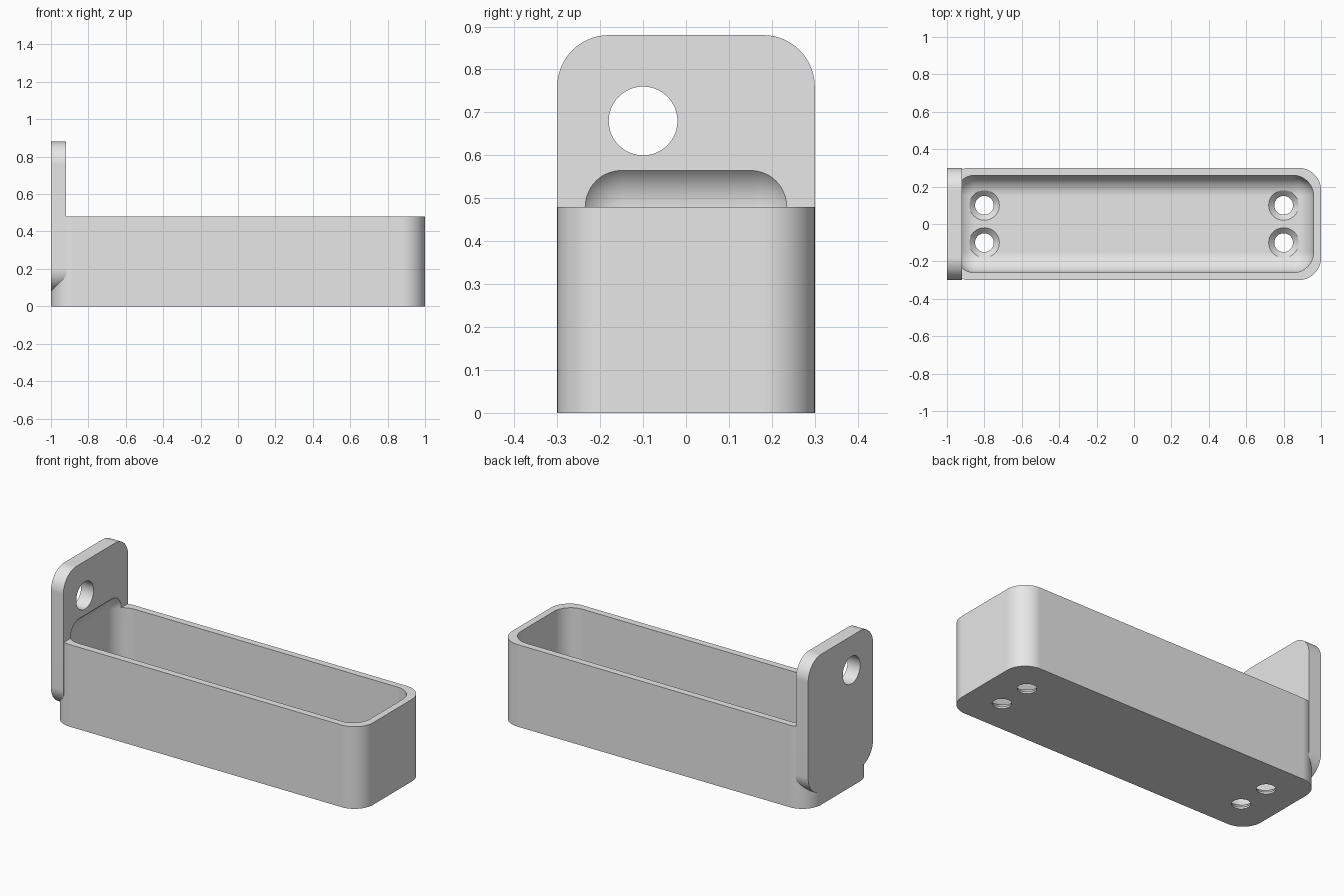
import bpy
import bmesh
from math import cos, sin, pi, radians
from mathutils import Matrix

if "Cube" in bpy.data.objects:
    bpy.data.objects.remove(bpy.data.objects["Cube"])

GREY = (0.8, 0.8, 0.8, 1.0)
grey = bpy.data.materials.new("plain grey")
grey.use_nodes = True
grey.diffuse_color = GREY
grey.node_tree.nodes["Principled BSDF"].inputs["Base Color"].default_value = GREY


def add_object(name, bm):
    bmesh.ops.recalc_face_normals(bm, faces=bm.faces[:])
    mesh = bpy.data.meshes.new(name)
    bm.to_mesh(mesh)
    bm.free()
    mesh.materials.append(grey)
    obj = bpy.data.objects.new(name, mesh)
    bpy.context.scene.collection.objects.link(obj)
    return obj


def rounded_box(name, low, high, radius, axis=None):
    """Box with rounded edges: those along one axis, or all of them."""
    bm = bmesh.new()
    bmesh.ops.create_cube(bm, size=2)
    for v in bm.verts:
        v.co = [lo if c < 0 else hi for c, lo, hi in zip(v.co, low, high)]

    def along(edge):
        d = edge.verts[0].co - edge.verts[1].co
        return max(range(3), key=lambda i: abs(d[i]))

    edges = [e for e in bm.edges if axis is None or along(e) == axis]
    bmesh.ops.bevel(bm, geom=edges, offset=radius, offset_type='OFFSET',
                    segments=14, profile=0.5, affect='EDGES')
    return add_object(name, bm)


def turned(name, profile, matrix, sides=48):
    """Solid of revolution from (radius, height) pairs."""
    bm = bmesh.new()
    rings = [[bm.verts.new((r * cos(2 * pi * i / sides), r * sin(2 * pi * i / sides), z))
              for i in range(sides)] for r, z in profile]
    for a, b in zip(rings, rings[1:]):
        for i in range(sides):
            j = (i + 1) % sides
            bm.faces.new((a[i], a[j], b[j], b[i]))
    bm.faces.new(rings[0])
    bm.faces.new(rings[-1])
    bm.transform(matrix)
    return add_object(name, bm)


def combine(target, tool, operation):
    tool.hide_render = True
    mod = target.modifiers.new(operation.lower(), 'BOOLEAN')
    mod.operation = operation
    mod.solver = 'EXACT'
    mod.object = tool
    bpy.context.view_layer.objects.active = target
    bpy.ops.object.modifier_apply(modifier=mod.name)
    bpy.data.objects.remove(tool)


# Tray body joined with the upright hanging plate
tray = rounded_box("hanging_tray", (-1, -0.3, 0), (1, 0.3, 0.48), 0.12, axis=2)
plate = rounded_box("hanging_plate", (-1, -0.3, 0.08), (-0.92, 0.3, 0.88), 0.12, axis=0)
combine(tray, plate, 'UNION')

# Hollow with all edges rounded, also biting into the plate
hollow = rounded_box("hollow_cutter", (-0.96, -0.26, 0.04), (0.96, 0.26, 0.59), 0.11)
combine(tray, hollow, 'DIFFERENCE')

# Countersunk screw holes in the floor
screw_profile = [(0.05, -0.05), (0.05, 0.01), (0.08, 0.04), (0.08, 0.2)]
for x in (-0.8, 0.8):
    for y in (-0.1, 0.1):
        screw = turned("screw_cutter", screw_profile, Matrix.Translation((x, y, 0)))
        combine(tray, screw, 'DIFFERENCE')

# Round hole through the plate
place = Matrix.Translation((-0.96, -0.1, 0.68)) @ Matrix.Rotation(radians(90), 4, 'Y')
hole = turned("plate_hole_cutter", [(0.08, -0.1), (0.08, 0.1)], place, sides=64)
combine(tray, hole, 'DIFFERENCE')

# Smooth curves, crisp edges, flat faces kept flat
bpy.ops.object.select_all(action='DESELECT')
tray.select_set(True)
bpy.context.view_layer.objects.active = tray
bpy.ops.object.shade_smooth_by_angle(angle=radians(25))
weighted = tray.modifiers.new("weighted_normals", 'WEIGHTED_NORMAL')
weighted.keep_sharp = True
